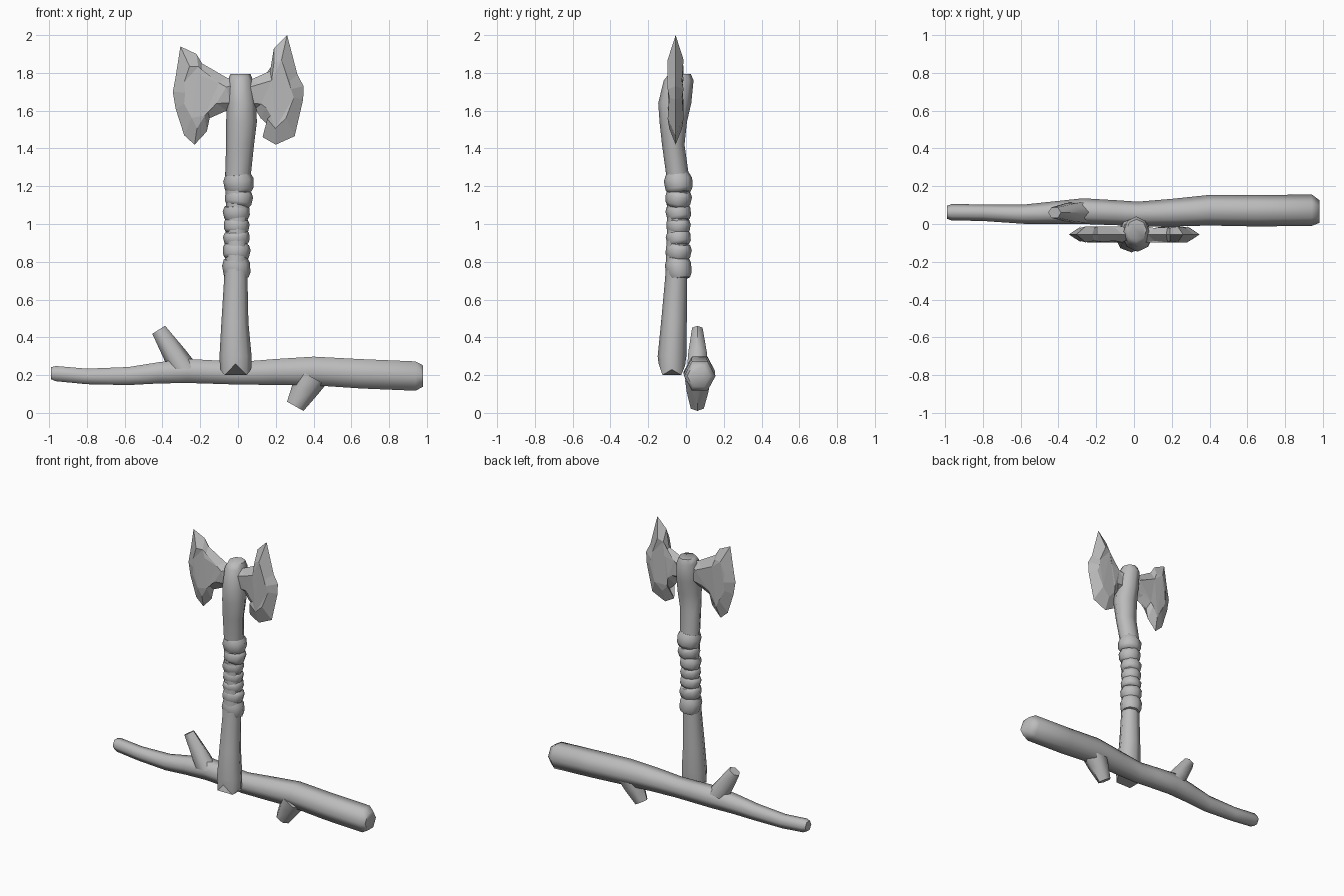
import bpy, bmesh
from math import sin, cos, pi, radians
from mathutils import Vector, Matrix

if "Cube" in bpy.data.objects:
    bpy.data.objects.remove(bpy.data.objects["Cube"])

grey = bpy.data.materials.new("plain grey")
grey.use_nodes = True
grey.diffuse_color = (0.5, 0.5, 0.5, 1)
grey.node_tree.nodes["Principled BSDF"].inputs["Base Color"].default_value = grey.diffuse_color


def finish(name, bm, smooth):
    bmesh.ops.recalc_face_normals(bm, faces=bm.faces)
    mesh = bpy.data.meshes.new(name)
    bm.to_mesh(mesh)
    bm.free()
    mesh.materials.append(grey)
    obj = bpy.data.objects.new(name, mesh)
    bpy.context.collection.objects.link(obj)
    if smooth:
        bpy.ops.object.select_all(action='DESELECT')
        obj.select_set(True)
        bpy.context.view_layer.objects.active = obj
        bpy.ops.object.shade_smooth_by_angle(angle=radians(65))
    return obj


def loft(name, stations, u, v, sides, ragged=None):
    """Skin rings given as (centre, radius along u, radius along v)."""
    bm = bmesh.new()
    u, v = Vector(u), Vector(v)
    rings = []
    for centre, ru, rv in stations:
        rings.append([bm.verts.new(Vector(centre) + u * ru * cos(2 * pi * i / sides)
                                   + v * rv * sin(2 * pi * i / sides)) for i in range(sides)])
    if ragged:
        for i, vert in enumerate(rings[0]):
            vert.co.z += ragged[i]
    for a, b in zip(rings, rings[1:]):
        for i in range(sides):
            j = (i + 1) % sides
            bm.faces.new((a[i], a[j], b[j], b[i]))
    bm.faces.new(rings[0])
    bm.faces.new(rings[-1])
    return finish(name, bm, True)


# Long horizontal branch: x, y, z, radius
branch = [(-.99, .062, .21, .034), (-.965, .062, .208, .043), (-.8, .06, .193, .044),
          (-.58, .052, .195, .051), (-.42, .06, .212, .06), (-.27, .068, .222, .068),
          (-.1, .06, .215, .066), (.02, .053, .21, .065), (.2, .06, .217, .073),
          (.4, .073, .222, .081), (.65, .07, .207, .083), (.94, .073, .195, .083),
          (.98, .066, .195, .06)]
loft("branch", [((x, y, z), r, r * 1.08) for x, y, z, r in branch], (0, 1, 0), (0, 0, 1), 6)


def twig(name, base, tip, r_base, r_tip):
    base, tip = Vector(base), Vector(tip)
    side = Vector((0, 1, 0)).cross((tip - base).normalized())
    loft(name, [(base, r_base, r_base * .9), (base.lerp(tip, .4), r_base * .85, r_base * .78),
                (tip, r_tip, r_tip * .8)], side, (0, 1, 0), 6)


twig("upper_twig", (-.28, .062, .22), (-.42, .06, .44), .072, .04)
twig("lower_twig", (.39, .062, .19), (.303, .06, .035), .085, .05)

# Upright handle: z, left x, right x, front y, back y
handle = [(.2, -.095, .07, -.145, -.005), (.3, -.098, .072, -.15, .002),
          (.48, -.088, .055, -.132, .004), (.72, -.073, .05, -.11, .006),
          (1.0, -.06, .05, -.1, .01), (1.26, -.068, .068, -.105, .015),
          (1.42, -.063, .085, -.127, -.008), (1.54, -.063, .1, -.14, .005),
          (1.64, -.058, .095, -.147, .028), (1.76, -.055, .08, -.118, .04),
          (1.795, -.04, .066, -.09, .025)]
loft("handle", [(((a + b) / 2, (f + k) / 2, z), (b - a) / 2, (k - f) / 2)
                for z, a, b, f, k in handle], (1, 0, 0), (0, 1, 0), 8,
     ragged=(.03, 0, .05, 0, .03, 0, .06, 0))

# Cord wraps around the grip: z, half height, radius, tilt
wraps = [(.765, .055, .073, 7), (.855, .042, .072, -8), (.925, .038, .069, 9),
         (.99, .038, .067, -6), (1.06, .042, .07, 9), (1.135, .042, .073, -9), (1.215, .05, .079, 7)]
for i, (z, h, r, tilt) in enumerate(wraps):
    wrap = loft(f"wrap_{i + 1}", [((0, 0, k * h), r * s, r * s * .94)
                                  for k, s in ((-1, .8), (-.55, .97), (.4, 1.02), (1, .84))],
                (1, 0, 0), (0, 1, 0), 8)
    wrap.data.transform(Matrix.Translation((-.008 + .012 * (z > 1.1), -.04, z))
                        @ Matrix.Rotation(radians(-tilt), 4, 'Y') @ Matrix.Rotation(radians(tilt), 4, 'X'))


def blade(name, outline, centre):
    """Chipped stone blade: sharp rim with a raised flat cheek on both sides."""
    bm = bmesh.new()
    mid = -.055
    rim = [bm.verts.new((x, mid, z)) for x, z in outline]
    n = len(rim)
    for side in (-1, 1):
        cheek = []
        for i, (x, z) in enumerate(outline):
            p = Vector((x, z)).lerp(Vector(centre), .42 if i % 2 else .32)
            cheek.append(bm.verts.new((p.x, mid + side * (.042 if i % 2 else .034), p.y)))
        for i in range(n):
            j = (i + 1) % n
            bm.faces.new((rim[i], rim[j], cheek[j], cheek[i]))
        cap = bm.faces.new(cheek)
        bmesh.ops.triangulate(bm, faces=[cap])
    finish(name, bm, False)


blade("left_blade", [(-.03, 1.62), (-.03, 1.75), (.07, 1.765), (.17, 1.81), (.19, 1.93), (.26, 2.0),
                     (.315, 1.79), (.347, 1.73), (.345, 1.66), (.3, 1.465), (.2, 1.42),
                     (.13, 1.46), (.165, 1.52), (.12, 1.56), (.09, 1.61)], (.19, 1.69))
blade("right_blade", [(.03, 1.62), (.03, 1.75), (-.06, 1.775), (-.19, 1.85), (-.22, 1.9), (-.305, 1.94),
                      (-.33, 1.78), (-.345, 1.7), (-.33, 1.61), (-.285, 1.47), (-.23, 1.42),
                      (-.165, 1.49), (-.15, 1.56), (-.06, 1.6)], (-.19, 1.69))
